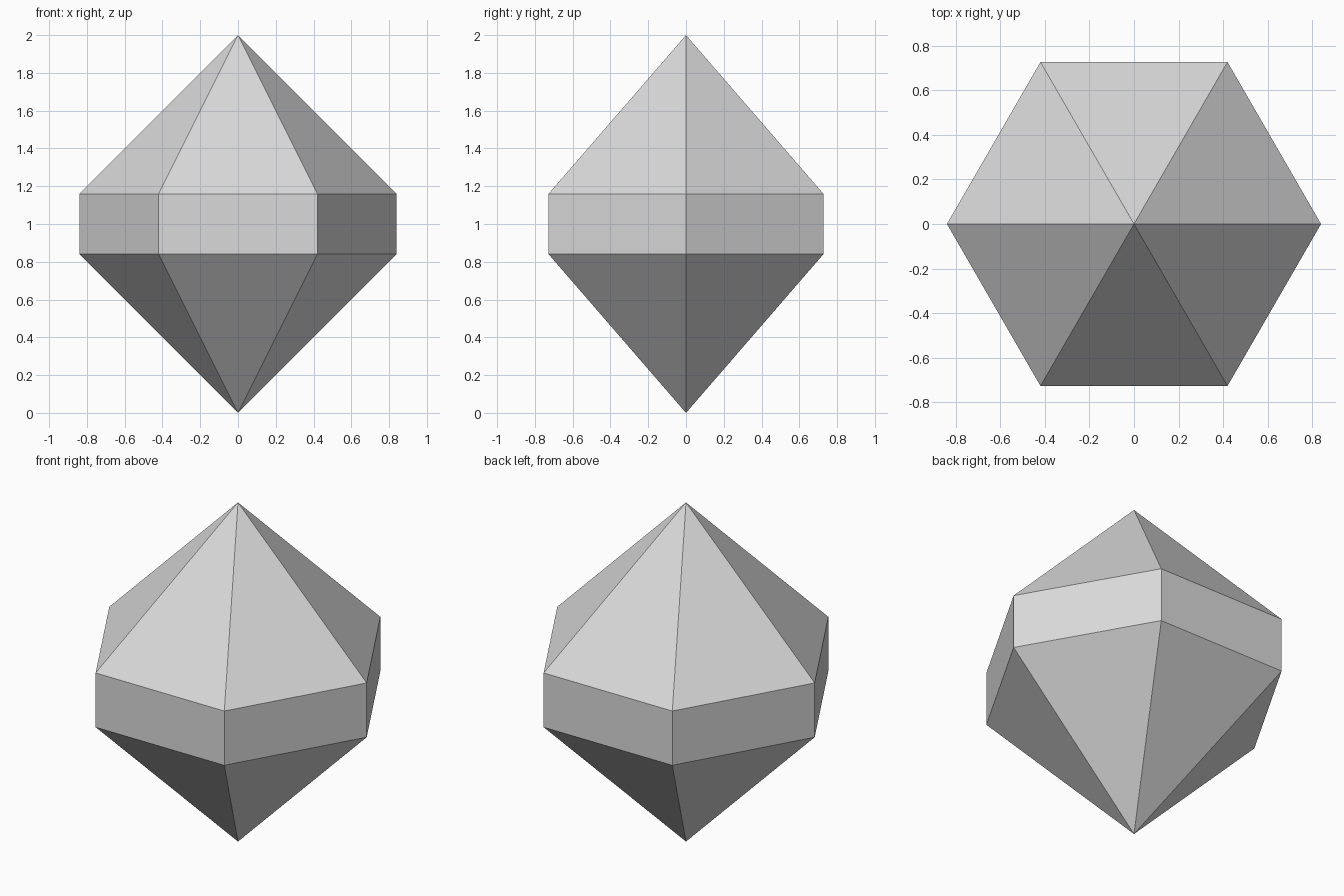
import bpy, bmesh, math

if "Cube" in bpy.data.objects:
    bpy.data.objects.remove(bpy.data.objects["Cube"])

SIDES, RADIUS = 6, 0.84
LOW, HIGH, TOP = 0.84, 1.16, 2.0

grey = bpy.data.materials.new("light grey")
grey.diffuse_color = (0.7, 0.7, 0.7, 1)
grey.use_nodes = True
grey.node_tree.nodes["Principled BSDF"].inputs["Base Color"].default_value = grey.diffuse_color

# Faceted gem: two six-sided points joined by a straight girdle
bm = bmesh.new()


def ring(z):
    return [bm.verts.new((RADIUS * math.cos(math.tau * i / SIDES),
                          RADIUS * math.sin(math.tau * i / SIDES), z))
            for i in range(SIDES)]


lower, upper = ring(LOW), ring(HIGH)
base, tip = bm.verts.new((0, 0, 0)), bm.verts.new((0, 0, TOP))
for i in range(SIDES):
    j = (i + 1) % SIDES
    bm.faces.new((base, lower[j], lower[i]))
    bm.faces.new((lower[i], lower[j], upper[j], upper[i]))
    bm.faces.new((upper[i], upper[j], tip))

mesh = bpy.data.meshes.new("gem")
bm.to_mesh(mesh)
bm.free()
mesh.materials.append(grey)
bpy.context.collection.objects.link(bpy.data.objects.new("gem", mesh))
